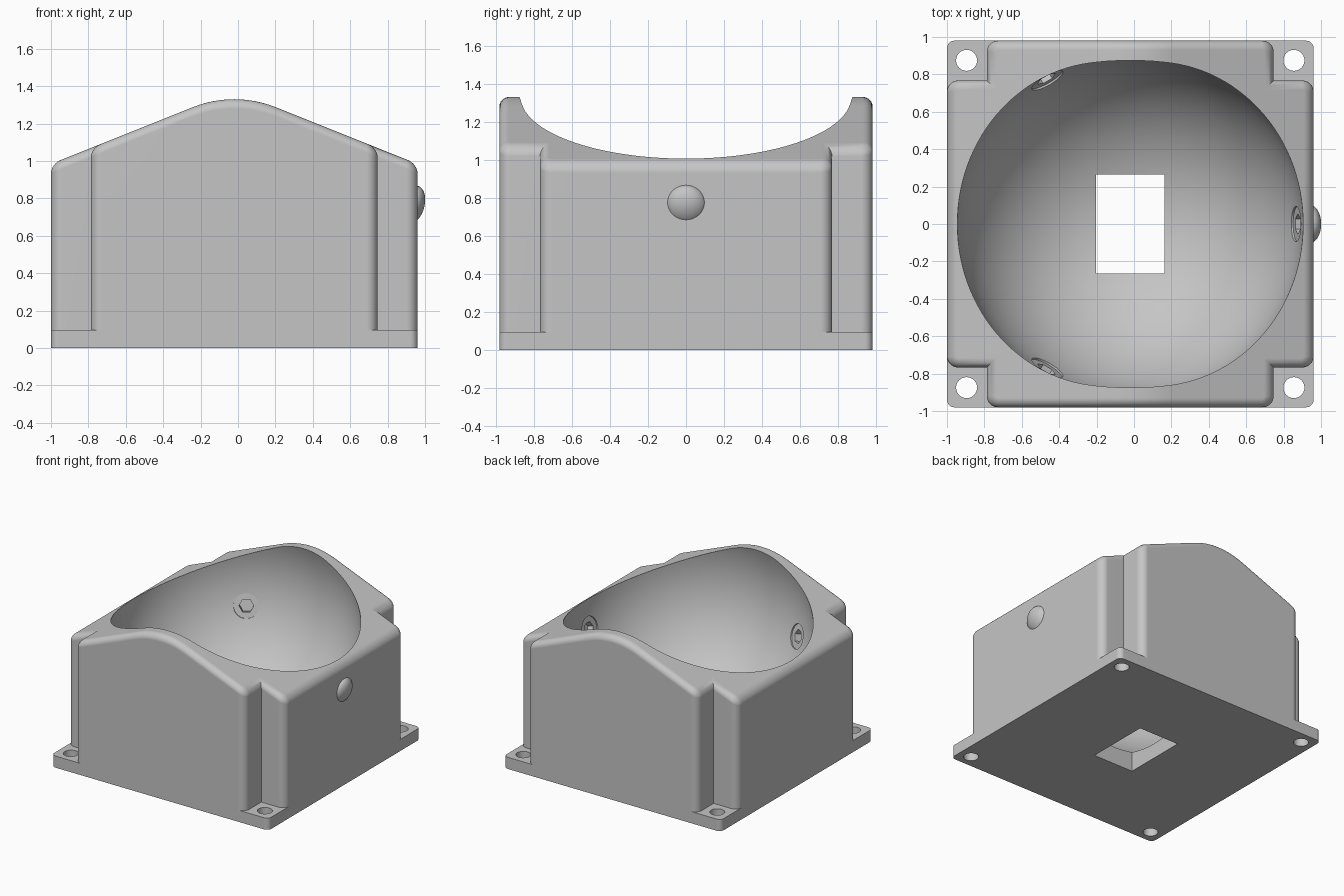
import bpy, bmesh, math
from mathutils import Vector, Matrix

if "Cube" in bpy.data.objects:
    bpy.data.objects.remove(bpy.data.objects["Cube"])

HALF, NOTCH = 0.98, 0.767       # body half width, notch position
PLATE = 0.095                   # base plate height
CORNER, FILLET = 0.06, 0.05     # vertical and top edge rounding
PEAK, SLOPE, CROWN = 1.33, 0.4, 0.6
CENTRE = Vector((0, 0, 1.03))   # bowl centre
BOWL = 0.925
SHIFT = -0.02                   # body sits off centre because of the side dome

grey = bpy.data.materials.new("light grey")
grey.use_nodes = True
colour = (0.56, 0.56, 0.56, 1)
grey.diffuse_color = colour
grey.node_tree.nodes["Principled BSDF"].inputs["Base Color"].default_value = colour


def finish(bm, name):
    bmesh.ops.recalc_face_normals(bm, faces=bm.faces)
    mesh = bpy.data.meshes.new(name)
    bm.to_mesh(mesh)
    bm.free()
    mesh.materials.append(grey)
    obj = bpy.data.objects.new(name, mesh)
    bpy.context.collection.objects.link(obj)
    return obj


def arc(cx, cy, r, steps=8):
    angles = [math.pi / 2 * i / steps for i in range(steps + 1)]
    return [Vector((cx + r * math.cos(a), cy + r * math.sin(a), 0)) for a in angles]


def four_fold(quarter):
    return [Matrix.Rotation(math.pi / 2 * k, 3, "Z") @ p for k in range(4) for p in quarter]


def cross_outline(d):
    inner, outer = NOTCH - CORNER, HALF - CORNER
    quarter = arc(outer, inner, CORNER - d)
    quarter.append(Vector((NOTCH - d, NOTCH - d, 0)))
    return four_fold(quarter + arc(inner, outer, CORNER - d))


def loft(rings, name, shape=None):
    bm = bmesh.new()
    loops = [[bm.verts.new((p.x, p.y, z)) for p in pts] for pts, z in rings]
    for a, b in zip(loops, loops[1:]):
        for i in range(len(a)):
            j = (i + 1) % len(a)
            bm.faces.new((a[i], a[j], b[j], b[i]))
    bm.faces.new(loops[0])
    bm.faces.new(loops[-1])
    if shape:
        shape(bm)
    return finish(bm, name)


def roof(x):
    angle = math.atan(SLOPE)
    edge = CROWN * math.sin(angle)
    x = abs(x)
    if x < edge:
        return PEAK - CROWN + math.sqrt(CROWN ** 2 - x * x)
    return PEAK - CROWN * (1 - math.cos(angle)) - SLOPE * (x - edge)


def bend_roof(bm):
    edge = CROWN * math.sin(math.atan(SLOPE))
    for i in range(-6, 7):
        bmesh.ops.bisect_plane(bm, geom=bm.verts[:] + bm.edges[:] + bm.faces[:],
                               plane_co=(edge * i / 6, 0, 0), plane_no=(1, 0, 0))
    for v in bm.verts:
        if v.co.z > 0.5:
            v.co.z += roof(v.co.x) - 1


def cone(name, radius, depth, matrix, sides=48):
    bm = bmesh.new()
    bmesh.ops.create_cone(bm, cap_ends=True, segments=sides, radius1=radius,
                          radius2=radius, depth=depth, matrix=matrix)
    return finish(bm, name)


def ball(name, matrix, u, v):
    bm = bmesh.new()
    bmesh.ops.create_uvsphere(bm, u_segments=u, v_segments=v, radius=1, matrix=matrix)
    return finish(bm, name)


def combine(target, tool, operation):
    mod = target.modifiers.new("cut", "BOOLEAN")
    mod.operation, mod.object, mod.solver = operation, tool, "EXACT"
    bpy.context.view_layer.objects.active = target
    bpy.ops.object.modifier_apply(modifier=mod.name)
    bpy.data.objects.remove(tool)


# Cross-shaped body with rounded top edges and a crowned roof
rings = [(cross_outline(0), PLATE / 2)]
for i in range(7):
    t = math.pi / 2 * i / 6
    rings.append((cross_outline(FILLET * (1 - math.cos(t))), 1 - FILLET * (1 - math.sin(t))))
housing = loft(rings, "housing", bend_roof)

# Base plate with corner screw holes
square = four_fold(arc(HALF - 0.04, HALF - 0.04, 0.04))
combine(housing, loft([(square, 0), (square, PLATE)], "base_plate"), "UNION")
for sx in (-1, 1):
    for sy in (-1, 1):
        hole = cone("mount_hole", 0.056, 1, Matrix.Translation((sx * 0.875, sy * 0.875, -0.3)))
        combine(housing, hole, "DIFFERENCE")

# Spherical bowl and sensor window
bowl = ball("bowl", Matrix.Translation(CENTRE) @ Matrix.Scale(BOWL, 4), 128, 64)
combine(housing, bowl, "DIFFERENCE")
bm = bmesh.new()
bmesh.ops.create_cube(bm, size=1, matrix=Matrix.Diagonal((0.365, 0.53, 0.8, 1)))
combine(housing, finish(bm, "window"), "DIFFERENCE")

# Three bearing seats aimed at the bowl centre, the first ending in an outer dome
for k in range(3):
    turn = Matrix.Rotation(k * math.tau / 3, 4, "Z")
    aim = Matrix.Translation(CENTRE) @ turn @ Matrix.Rotation(math.radians(105.5), 4, "Y")
    if k == 0:
        dome = ball("outer_dome", aim @ Matrix.Translation((0, 0, 0.99))
                    @ Matrix.Diagonal((0.105, 0.105, 0.063, 1)), 48, 24)
        combine(housing, dome, "UNION")
    seat = cone("seat", 0.095, 0.1, aim @ Matrix.Translation((0, 0, 0.88)))
    combine(housing, seat, "DIFFERENCE")
    socket = cone("hex_socket", 0.055, 0.1, aim @ Matrix.Translation((0, 0, 0.93)), 6)
    combine(housing, socket, "DIFFERENCE")

# Placement and shading
housing.data.transform(Matrix.Translation((SHIFT, 0, 0)))
bpy.ops.object.select_all(action="DESELECT")
housing.select_set(True)
bpy.context.view_layer.objects.active = housing
bpy.ops.object.shade_smooth_by_angle(angle=math.radians(30))
weighted = housing.modifiers.new("even_shading", "WEIGHTED_NORMAL")
weighted.keep_sharp = True
